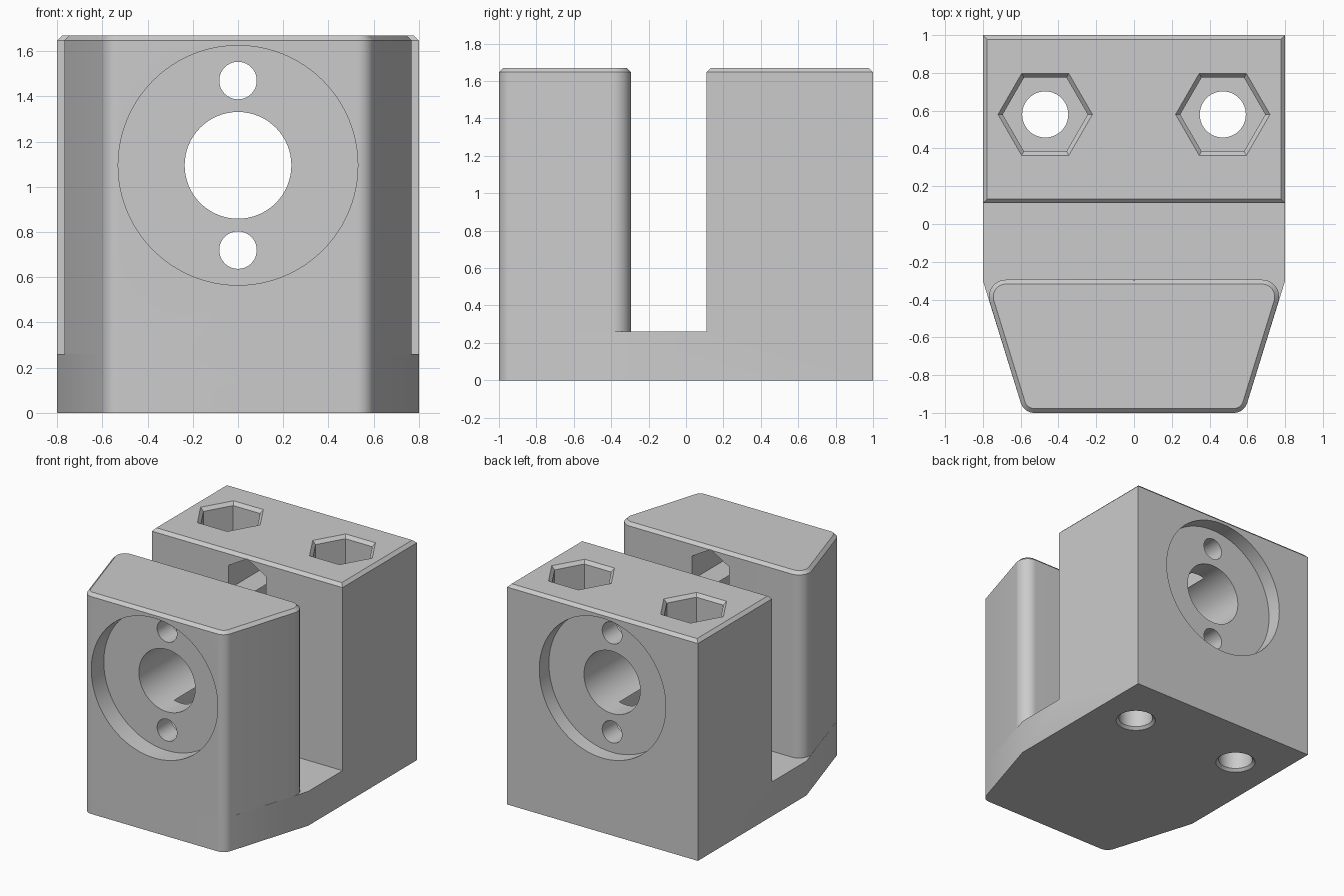
import bpy, bmesh
from math import pi, cos, sin
from mathutils import Vector, Matrix

cube = bpy.data.objects.get("Cube")
if cube:
    bpy.data.objects.remove(cube, do_unlink=True)

TOP, FLOOR, CHAMFER = 1.67, 0.26, 0.023
BORE_Z, SCREW_Z = 1.095, (0.72, 1.47)

grey = bpy.data.materials.new("plain grey")
grey.use_nodes = True
grey.diffuse_color = (0.6, 0.6, 0.6, 1)
grey.node_tree.nodes["Principled BSDF"].inputs["Base Color"].default_value = (0.6, 0.6, 0.6, 1)


def finish(name, bm):
    bmesh.ops.recalc_face_normals(bm, faces=bm.faces)
    mesh = bpy.data.meshes.new(name)
    bm.to_mesh(mesh)
    bm.free()
    mesh.materials.append(grey)
    obj = bpy.data.objects.new(name, mesh)
    bpy.context.collection.objects.link(obj)
    return obj


def rounded(corners, steps=12):
    """Outline from (x, y, radius) corners, each rounded by a tangent arc."""
    pts = []
    for i, (x, y, r) in enumerate(corners):
        p = Vector((x, y))
        if r == 0:
            pts.append(p)
            continue
        a = (Vector(corners[i - 1][:2]) - p).normalized()
        b = (Vector(corners[(i + 1) % len(corners)][:2]) - p).normalized()
        half = a.angle(b) / 2
        centre = p + (a + b).normalized() * (r / sin(half))
        start = p + a * (r * cos(half) / sin(half)) - centre
        end = p + b * (r * cos(half) / sin(half)) - centre
        turn = start.angle_signed(end)
        for k in range(steps + 1):
            pts.append(centre + Matrix.Rotation(-turn * k / steps, 2) @ start)
    return pts


def prism(name, outline, z0, z1, chamfer=0):
    bm = bmesh.new()
    base = bm.faces.new([bm.verts.new((p[0], p[1], z0)) for p in outline])
    top = bmesh.ops.extrude_face_region(bm, geom=[base], use_keep_orig=True)["geom"]
    bmesh.ops.translate(bm, vec=(0, 0, z1 - z0),
                        verts=[v for v in top if isinstance(v, bmesh.types.BMVert)])
    if chamfer:
        rim = [e for e in bm.edges if all(v.co.z > z1 - 1e-5 for v in e.verts)]
        bmesh.ops.bevel(bm, geom=rim, offset=chamfer, segments=1, affect='EDGES')
    return finish(name, bm)


def drill(name, start, end, r1, r2=None, sides=64, spin=0):
    """Round or hexagonal cutter running from start to end."""
    start, end = Vector(start), Vector(end)
    axis = end - start
    bm = bmesh.new()
    bmesh.ops.create_cone(bm, cap_ends=True, segments=sides, radius1=r1,
                          radius2=r1 if r2 is None else r2, depth=axis.length)
    # local x stays on world x, so hexagon corners stay where spin puts them
    tilt = Matrix.Identity(4) if abs(axis.z) > 0 else Matrix.Rotation(pi / 2, 4, 'X')
    if axis.z < 0 or axis.y > 0:
        tilt = Matrix.Rotation(pi, 4, 'X') @ tilt
    bmesh.ops.transform(bm, verts=bm.verts, matrix=Matrix.Translation((start + end) / 2)
                        @ tilt @ Matrix.Rotation(spin, 4, 'Z'))
    return finish(name, bm)


def combine(body, tool, operation):
    mod = body.modifiers.new(operation, 'BOOLEAN')
    mod.operation, mod.object, mod.solver = operation, tool, 'EXACT'
    graph = bpy.context.evaluated_depsgraph_get()
    mesh = bpy.data.meshes.new_from_object(body.evaluated_get(graph))
    body.modifiers.clear()
    body.data = mesh
    bpy.data.objects.remove(tool, do_unlink=True)


# Base plate with tapered nose, and the two upright jaws
nose = [(-0.583, -1, 0.075), (0.583, -1, 0.075)]
body = prism("clamp_block", rounded(nose + [(0.8, -0.3, 0), (0.8, 1, 0),
                                            (-0.8, 1, 0), (-0.8, -0.3, 0)]), 0, FLOOR)
front = prism("front_jaw", rounded(nose + [(0.8, -0.295, 0.09), (-0.8, -0.295, 0.09)]),
              FLOOR, TOP, CHAMFER)
rear = prism("rear_jaw", [(-0.8, 0.11), (0.8, 0.11), (0.8, 1), (-0.8, 1)], FLOOR, TOP, CHAMFER)
combine(body, front, 'UNION')
combine(body, rear, 'UNION')

# Central bore and screw holes run through both jaws
cutters = [drill("bore", (0, -1.2, BORE_Z), (0, 1.2, BORE_Z), 0.236)]
for z in SCREW_Z:
    cutters.append(drill("screw_hole", (0, -1.2, z), (0, 1.2, z), 0.083, sides=40))

# Round recesses outside, hexagonal nut pockets inside the slot
for outer, floor, slot in ((-1.2, -0.85, -0.2), (1.2, 0.885, 0)):
    cutters.append(drill("recess", (0, outer, BORE_Z), (0, floor, BORE_Z), 0.53, sides=96))
    lip = floor + (0.17 if floor < 0 else -0.17)
    for z in SCREW_Z:
        cutters.append(drill("nut_pocket", (0, lip, z), (0, slot, z), 0.18, sides=6))

# Vertical bolt holes with hexagonal head pockets and chamfered mouths
for x in (-0.47, 0.47):
    y = 0.58
    cutters += [
        drill("bolt_hole", (x, y, -0.2), (x, y, 1.2), 0.122, sides=48),
        drill("bolt_mouth", (x, y, -0.02), (x, y, 0.02), 0.162, 0.122, sides=48),
        drill("head_pocket", (x, y, 0.5), (x, y, TOP + 0.1), 0.225, sides=6, spin=pi / 6),
        drill("head_mouth", (x, y, TOP - 0.025), (x, y, TOP + 0.025), 0.225, 0.275,
              sides=6, spin=pi / 6),
    ]
for cutter in cutters:
    combine(body, cutter, 'DIFFERENCE')

# Smooth the curved walls, keep the machined edges crisp
bpy.ops.object.select_all(action='DESELECT')
body.select_set(True)
bpy.context.view_layer.objects.active = body
bpy.ops.object.shade_smooth_by_angle(angle=pi / 7)
